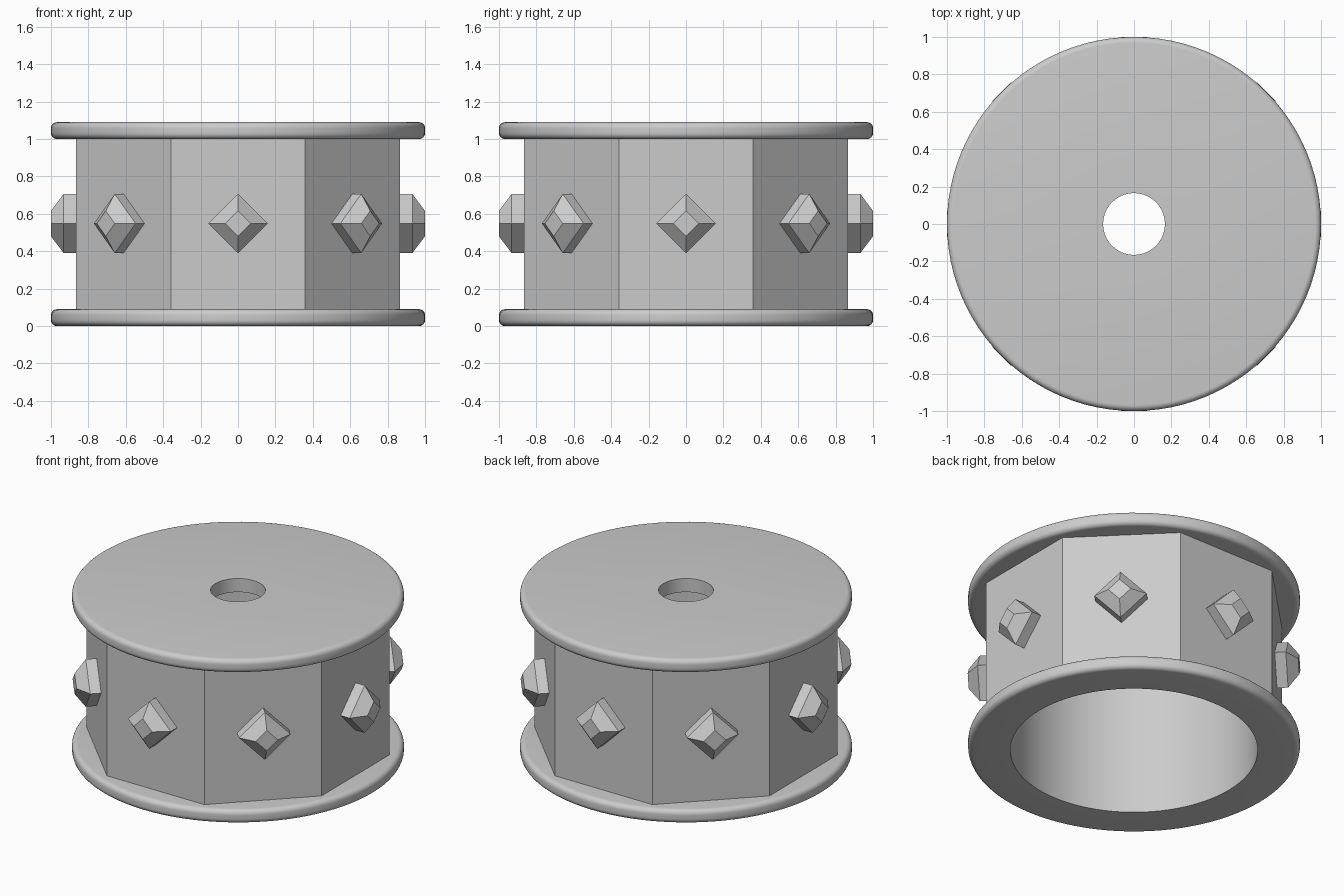
import bpy, bmesh, math
from mathutils import Matrix, Vector

SEGMENTS = 96
FLAT = 0.865        # distance from axis to the flat sides of the drum
RIM, BORE, HOLE = 1.0, 0.745, 0.165
THICK, HEIGHT = 0.09, 1.09

cube = bpy.data.objects.get("Cube")
if cube:
    bpy.data.objects.remove(cube, do_unlink=True)

grey = bpy.data.materials.new("plain_grey")
grey.use_nodes = True
colour = (0.6, 0.6, 0.6, 1)
grey.diffuse_color = colour
grey.node_tree.nodes["Principled BSDF"].inputs["Base Color"].default_value = colour


def finish(bm, name, smooth=True):
    bmesh.ops.recalc_face_normals(bm, faces=bm.faces)
    mesh = bpy.data.meshes.new(name)
    bm.to_mesh(mesh)
    bm.free()
    mesh.materials.append(grey)
    obj = bpy.data.objects.new(name, mesh)
    bpy.context.collection.objects.link(obj)
    if smooth:
        bpy.ops.object.select_all(action="DESELECT")
        obj.select_set(True)
        bpy.context.view_layer.objects.active = obj
        bpy.ops.object.shade_smooth_by_angle(angle=math.radians(30))
    return obj


def lathe(profile, radius=lambda r, a: r):
    """Turn a closed (r, z) profile about z; radius() may reshape a ring."""
    bm = bmesh.new()
    rings = []
    for i in range(SEGMENTS):
        a = math.tau * i / SEGMENTS
        rings.append([bm.verts.new((radius(r, a) * math.cos(a),
                                    radius(r, a) * math.sin(a), z))
                      for r, z in profile])
    for i, ring in enumerate(rings):
        after = rings[(i + 1) % SEGMENTS]
        for j in range(len(ring)):
            k = (j + 1) % len(ring)
            bm.faces.new((ring[j], after[j], after[k], ring[k]))
    return bm


def flange(name, inner, z, bevel=0.032, steps=6):
    """Flat round plate with a hole and a rounded rim."""
    profile = [(inner, z)]
    for centre, start in ((z + bevel, -90), (z + THICK - bevel, 0)):
        for s in range(steps + 1):
            t = math.radians(start + 90 * s / steps)
            profile.append((RIM - bevel + bevel * math.cos(t),
                            centre + bevel * math.sin(t)))
    profile.append((inner, z + THICK))
    return finish(lathe(profile), name)


# Plates above and below the drum
flange("bottom_flange", BORE, 0)
flange("top_flange", HOLE, HEIGHT - THICK)


# Drum: eight flat sides outside, round bore inside
def octagon(r, a):
    if r < FLAT:
        return r
    eighth = math.tau / 8
    return r / math.cos((a + eighth / 2) % eighth - eighth / 2)


low, high = THICK, HEIGHT - THICK
drum = lathe([(BORE, low), (FLAT, low), (FLAT, high), (BORE, high)], octagon)
bmesh.ops.dissolve_limit(drum, angle_limit=math.radians(1),
                         verts=drum.verts, edges=drum.edges)
finish(drum, "drum")


# Diamond stud: straight base, then a taper to a small flat tip
def stud(name, angle):
    bm = bmesh.new()
    layers = []
    for out, half in ((FLAT - 0.01, 0.158), (0.932, 0.158), (RIM, 0.068)):
        layers.append([bm.verts.new((out, half * y, half * z))
                       for y, z in ((1, 0), (0, 1), (-1, 0), (0, -1))])
    for a, b in zip(layers, layers[1:]):
        for i in range(4):
            k = (i + 1) % 4
            bm.faces.new((a[i], a[k], b[k], b[i]))
    bm.faces.new(layers[0])
    bm.faces.new(layers[-1])
    move = Matrix.Translation(Vector((0, 0, HEIGHT / 2 + 0.003)))
    bm.transform(move @ Matrix.Rotation(angle, 4, "Z"))
    finish(bm, name, smooth=False)


for n in range(8):
    stud(f"stud_{n + 1}", math.tau * n / 8)
